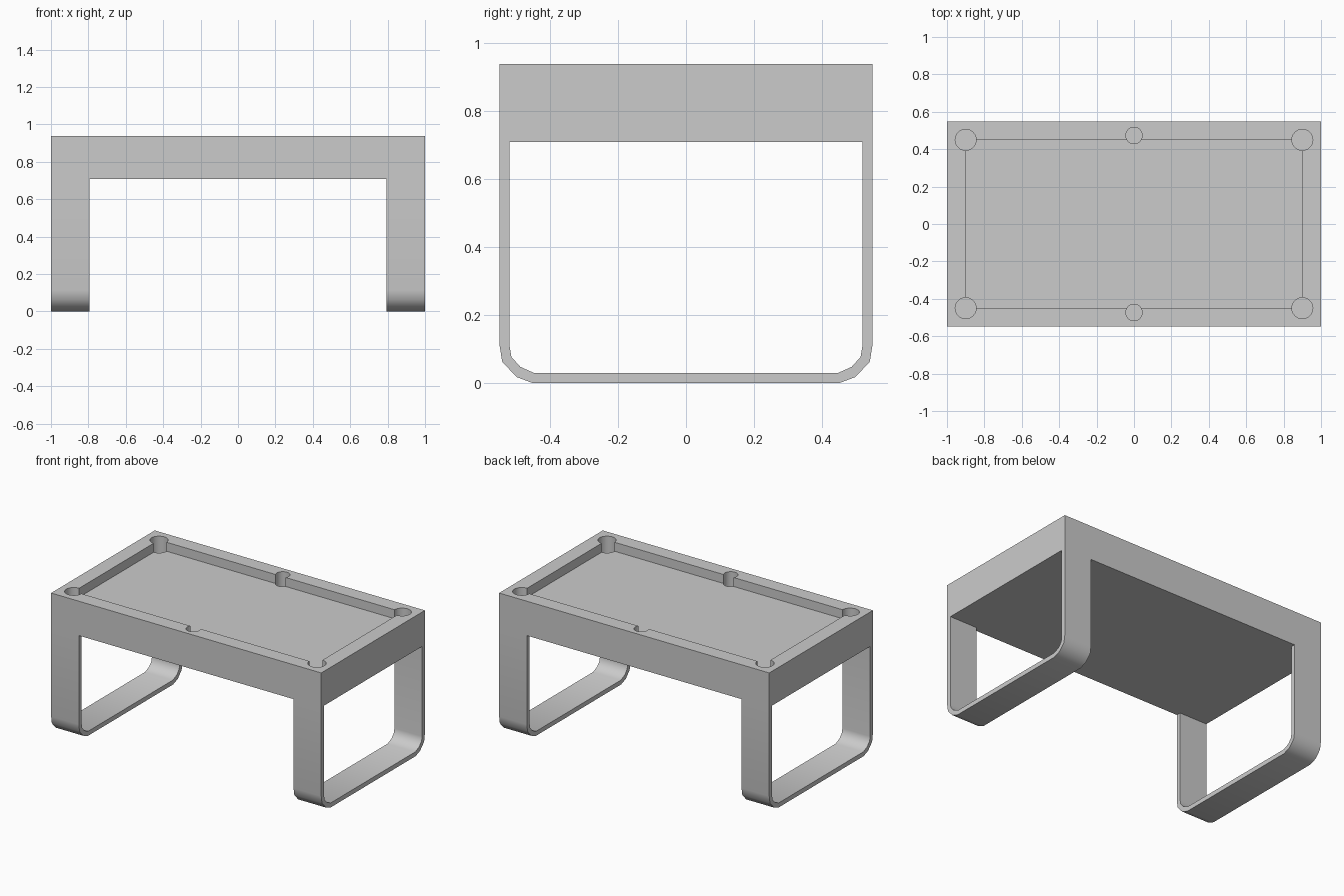
import bpy, bmesh, math

if "Cube" in bpy.data.objects:
    bpy.data.objects.remove(bpy.data.objects["Cube"])

HALF_X, HALF_Y = 1.0, 0.548
TOP, UNDER = 0.938, 0.708
FLOOR, POCKET_FLOOR = 0.878, 0.78


def finish(name, bm):
    bmesh.ops.recalc_face_normals(bm, faces=bm.faces)
    mesh = bpy.data.meshes.new(name)
    bm.to_mesh(mesh)
    bm.free()
    obj = bpy.data.objects.new(name, mesh)
    bpy.context.collection.objects.link(obj)
    return obj


def box(name, hx, hy, z0, z1):
    bm = bmesh.new()
    bmesh.ops.create_cube(bm, size=1)
    bmesh.ops.scale(bm, vec=(2 * hx, 2 * hy, z1 - z0), verts=bm.verts)
    bmesh.ops.translate(bm, vec=(0, 0, (z0 + z1) / 2), verts=bm.verts)
    return finish(name, bm)


def pocket(name, x, y, r):
    bm = bmesh.new()
    z1 = TOP + 0.05
    bmesh.ops.create_cone(bm, cap_ends=True, segments=32, radius1=r, radius2=r,
                          depth=z1 - POCKET_FLOOR)
    bmesh.ops.translate(bm, vec=(x, y, (z1 + POCKET_FLOOR) / 2), verts=bm.verts)
    return finish(name, bm)


def smooth(obj, angle):
    bpy.ops.object.select_all(action='DESELECT')
    obj.select_set(True)
    bpy.context.view_layer.objects.active = obj
    bpy.ops.object.shade_smooth_by_angle(angle=math.radians(angle))


# Table body with sunken playing field and six pockets
body = box("table_body", HALF_X, HALF_Y, UNDER, TOP)
cutters = [box("field_cutter", 0.9, 0.45, FLOOR, TOP + 0.05)]
for sy in (-1, 1):
    cutters.append(pocket("side_pocket_cutter", 0, sy * 0.473, 0.044))
    for sx in (-1, 1):
        cutters.append(pocket("corner_pocket_cutter", sx * 0.9, sy * 0.45, 0.056))
for c in cutters:
    c.hide_render = True
    mod = body.modifiers.new("cut", 'BOOLEAN')
    mod.operation = 'DIFFERENCE'
    mod.solver = 'EXACT'
    mod.object = c

# Bake the cuts and drop the cutters
depsgraph = bpy.context.evaluated_depsgraph_get()
baked = bpy.data.meshes.new_from_object(body.evaluated_get(depsgraph))
body.modifiers.clear()
body.data = baked
for c in cutters:
    bpy.data.objects.remove(c)
smooth(body, 30)

# U-shaped band legs: half profiles in (y, z), mirrored across y
outer = [(HALF_Y, UNDER), (HALF_Y, 0.113), (0.54, 0.063), (0.498, 0.018), (0.45, 0)]
inner = [(0.518, UNDER), (0.518, 0.107), (0.513, 0.077), (0.487, 0.048), (0.447, 0.03)]


def mirrored(half):
    return half + [(-y, z) for y, z in reversed(half)]


def leg(name, x0, x1):
    bm = bmesh.new()
    rings = [[bm.verts.new((x, y, z)) for y, z in mirrored(p)]
             for x, p in ((x0, outer), (x1, outer), (x1, inner), (x0, inner))]
    for a, b in zip(rings, rings[1:] + rings[:1]):
        for i in range(len(a) - 1):
            bm.faces.new((a[i], a[i + 1], b[i + 1], b[i]))
    for end in (0, -1):
        bm.faces.new([r[end] for r in rings])
    smooth(finish(name, bm), 50)


leg("left_leg", -HALF_X, -0.795)
leg("right_leg", 0.795, HALF_X)
